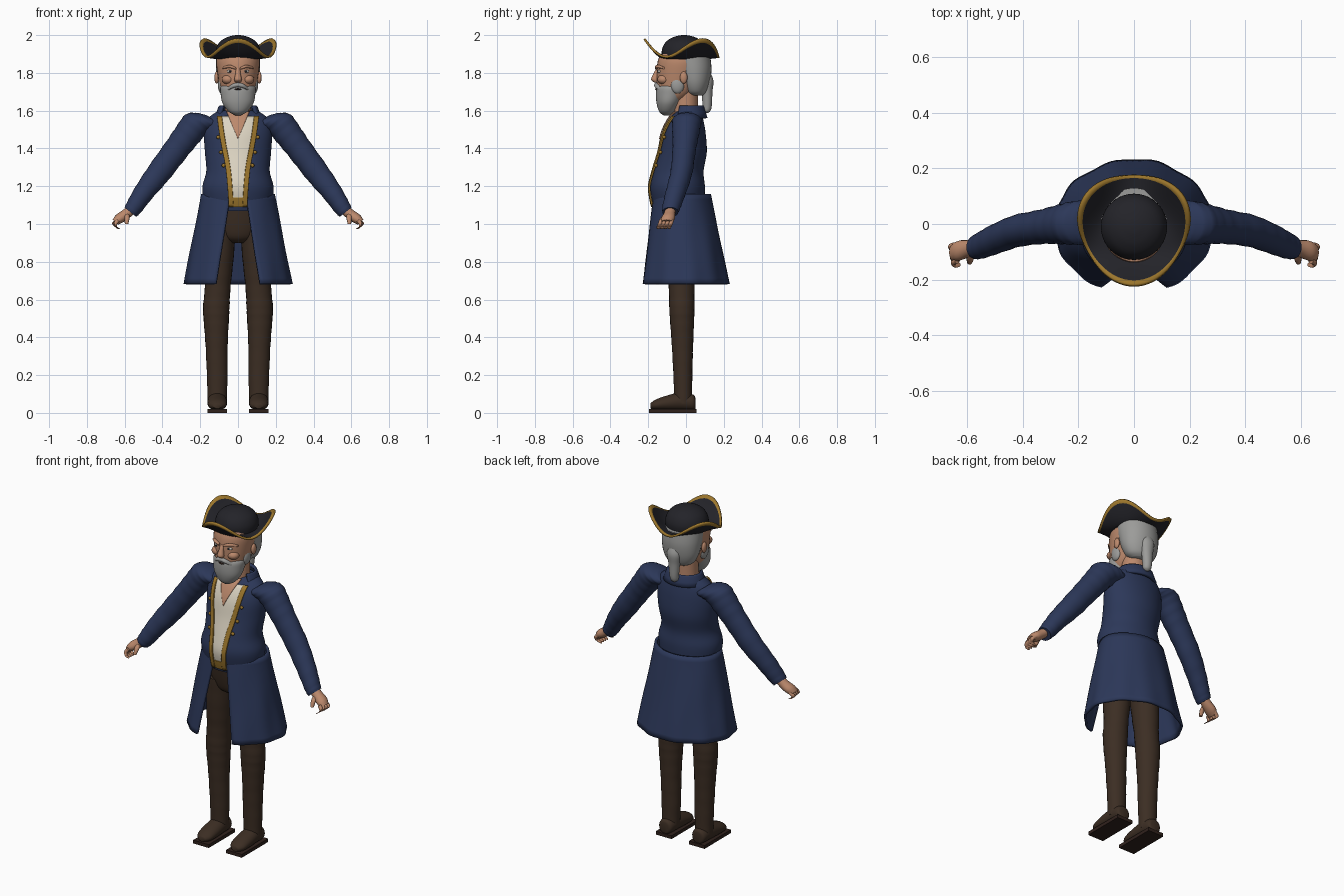
import bpy, bmesh, math
from mathutils import Vector

if "Cube" in bpy.data.objects:
    bpy.data.objects.remove(bpy.data.objects["Cube"])

X, Y, Z = Vector((1, 0, 0)), Vector((0, 1, 0)), Vector((0, 0, 1))


def material(name, *rgb):
    m = bpy.data.materials.new(name)
    m.use_nodes = True
    m.diffuse_color = (*rgb, 1)
    m.node_tree.nodes["Principled BSDF"].inputs["Base Color"].default_value = (*rgb, 1)
    return m


NAVY = material("navy cloth", .025, .039, .1)
BROWN = material("brown cloth", .045, .027, .017)
SOLE = material("dark leather", .03, .016, .012)
BLACK = material("black felt", .017, .017, .022)
GOLD = material("gold braid", .33, .18, .025)
SKIN = material("skin", .5, .25, .15)
GREY = material("grey hair", .33, .33, .32)
CREAM = material("cream linen", .72, .66, .54)
WHITE = material("eye white", .5, .47, .42)


def finish(name, bm, *mats, thick=0):
    bmesh.ops.recalc_face_normals(bm, faces=bm.faces)
    me = bpy.data.meshes.new(name)
    bm.to_mesh(me)
    bm.free()
    for m in mats:
        me.materials.append(m)
    ob = bpy.data.objects.new(name, me)
    bpy.context.scene.collection.objects.link(ob)
    if thick:
        mod = ob.modifiers.new("thickness", "SOLIDIFY")
        mod.thickness, mod.offset = thick, 0
    bpy.ops.object.select_all(action="DESELECT")
    ob.select_set(True)
    bpy.context.view_layer.objects.active = ob
    bpy.ops.object.shade_smooth_by_angle(angle=math.radians(50))
    return ob


def smooth(rows, steps=5):
    """Catmull-Rom interpolation through rows of numbers."""
    rows = [rows[0], *rows, rows[-1]]
    out = []
    for a, b, c, d in zip(rows, rows[1:], rows[2:], rows[3:]):
        for i in range(steps):
            t = i / steps
            out.append([.5 * (2*q + (r-p)*t + (2*p - 5*q + 4*r - s)*t*t + (3*q - p - 3*r + s)*t**3)
                        for p, q, r, s in zip(a, b, c, d)])
    return out + [list(rows[-1])]


def grid(bm, rings, closed):
    rings = [[bm.verts.new(p) for p in ring] for ring in rings]
    for a, b in zip(rings, rings[1:]):
        for i in range(len(a) if closed else len(a) - 1):
            j = (i + 1) % len(a)
            bm.faces.new((a[i], a[j], b[j], b[i]))
    return rings


def tube(name, rows, mat, u=X, v=Y, n=24, ripple=0):
    """Loft of ellipses; each row is x, y, z and the radii along u and v."""
    bm = bmesh.new()
    rings = []
    for k, (x, y, z, a, b) in enumerate(smooth(rows)):
        f = 1 + ripple * math.sin(k * 1.9)
        turn = [math.tau * i / n for i in range(n)]
        rings.append([Vector((x, y, z)) + u*a*f*math.cos(t) + v*b*f*math.sin(t) for t in turn])
    rings = grid(bm, rings, True)
    bm.faces.new(rings[0])
    bm.faces.new(rings[-1])
    return finish(name, bm, mat)


def upright(name, rows, mat, n=32, x=0, ripple=0):
    """Vertical loft; each row is z, x radius, y centre, y radius."""
    return tube(name, [(x, cy, z, rx, ry) for z, rx, cy, ry in rows], mat, n=n, ripple=ripple)


def ball(name, mat, centre, size):
    bm = bmesh.new()
    bmesh.ops.create_uvsphere(bm, u_segments=16, v_segments=10, radius=1)
    bmesh.ops.scale(bm, vec=size, verts=bm.verts)
    bmesh.ops.translate(bm, vec=centre, verts=bm.verts)
    return finish(name, bm, mat)


# Coat body
TORSO = [(1.07, .165, -.037, .13), (1.13, .182, -.042, .14), (1.2, .188, -.045, .145),
         (1.28, .168, -.04, .133), (1.38, .175, -.018, .128), (1.48, .18, -.01, .114),
         (1.55, .165, 0, .092), (1.59, .12, .01, .07), (1.6, .09, .012, .06)]
upright("coat_body", TORSO, NAVY, 64)
BODY = smooth(TORSO, 10)


def at(rows, z):
    for a, b in zip(rows, rows[1:]):
        if a[0] <= z <= b[0]:
            t = (z - a[0]) / (b[0] - a[0])
            return [p + (q - p) * t for p, q in zip(a, b)]
    return rows[0] if z < rows[0][0] else rows[-1]


def front(x, z, lift):
    _, rx, cy, ry = at(BODY, z)
    return Vector((x, cy - ry * math.sqrt(max(0, 1 - (x / rx)**2)) - lift, z))


def panel(name, mat, z0, z1, left, right, lift, thick=.006):
    """Thin plate that follows the chest between two edges."""
    bm = bmesh.new()
    rings = []
    for i in range(29):
        z = z0 + (z1 - z0) * i / 28
        l, r = left(z), right(z)
        rings.append([front(l + (r - l) * j / 10, z, lift) for j in range(11)])
    grid(bm, rings, False)
    return finish(name, bm, mat, thick=thick)


# Shirt front, bare neck and gold coat edging
EDGE = smooth([(1.09, .036), (1.2, .043), (1.3, .053), (1.4, .072), (1.48, .086), (1.57, .098)])


def edge(z):
    return at(EDGE, z)[1]


panel("shirt_front", CREAM, 1.12, 1.57, lambda z: -edge(z), edge, .004)
panel("neck_opening", SKIN, 1.45, 1.595, lambda z: (1.45 - z) * .42, lambda z: (z - 1.45) * .42, .008)
panel("belt_trim", GOLD, 1.09, 1.14, lambda z: -edge(z), edge, .008)
for s, side in ((1, "left"), (-1, "right")):
    panel(side + "_coat_trim", GOLD, 1.09, 1.57, lambda z: s * (edge(z) - .013),
          lambda z: s * (edge(z) + .012), .009, .009)
    for z in (1.31, 1.38, 1.46):
        ball(side + "_coat_button", GOLD, front(s * (edge(z) + .022), z, .008), (.01, .009, .01))

# Skirt of the coat, open at the front
bm = bmesh.new()
rings = []
for i in range(17):
    t = i / 16
    rx, ry = .188 + .092 * t, .146 + .088 * t
    gap = math.asin((.04 + .075 * t) / rx)
    ring = []
    for j in range(73):
        a = -math.pi / 2 + gap + (math.tau - 2 * gap) * j / 72
        f = 1 + .014 * t * math.sin(11 * a) + .006 * math.sin(5 * a + 7 * t)
        ring.append((rx * f * math.cos(a), -.022 + .014 * t + ry * f * math.sin(a), 1.158 - .476 * t))
    rings.append(ring)
grid(bm, rings, False)
finish("coat_skirt", bm, NAVY, thick=.014)

# Standing collar around the back of the neck
bm = bmesh.new()
rings = []
for z, r in ((1.56, .118), (1.585, .108), (1.615, .098), (1.622, .092)):
    turn = [math.radians(-35 + 250 * j / 30) for j in range(31)]
    rings.append([(r * math.cos(a), .012 + r * .8 * math.sin(a), z) for a in turn])
grid(bm, rings, False)
finish("collar", bm, NAVY, thick=.016)

# Trousers top
upright("trouser_seat", [(.9, .05, -.03, .05), (.93, .11, -.03, .085), (1.0, .145, -.03, .105),
                         (1.1, .15, -.035, .115)], BROWN)

for s, side in ((1, "left"), (-1, "right")):
    # Legs and shoes
    leg = [(.98, .085, .075, .09), (.8, .1, .075, .08), (.66, .108, .068, .068), (.56, .115, .07, .067),
           (.48, .115, .066, .063), (.35, .113, .058, .056), (.2, .11, .055, .05), (.05, .11, .05, .046)]
    tube(side + "_leg", [(s * cx, -.028 + .014 * (1 - z), z, rx, ry) for z, cx, rx, ry in leg],
         BROWN, ripple=.012)
    shoe = [(.05, .05, .015, .025), (.038, .055, .042, .042), (-.03, .06, .05, .048),
            (-.1, .052, .052, .04), (-.16, .043, .046, .028), (-.188, .037, .022, .014)]
    tube(side + "_shoe", [(s * .11, y, z, rx, rz) for y, z, rx, rz in shoe], BROWN, X, Z)
    bm = bmesh.new()
    bmesh.ops.create_cube(bm, size=1)
    bmesh.ops.scale(bm, vec=(.104, .25, .02), verts=bm.verts)
    bmesh.ops.translate(bm, vec=(s * .11, -.07, .01), verts=bm.verts)
    finish(side + "_sole", bm, SOLE)

    # Sleeves
    across = Vector((s * .77, 0, .63))
    arm = [(.12, .005, 1.54, .06, .055), (.17, .005, 1.545, .078, .07), (.22, .003, 1.53, .077, .077),
           (.27, -.002, 1.47, .07, .073), (.33, -.01, 1.39, .062, .068), (.42, -.025, 1.27, .058, .064),
           (.5, -.055, 1.165, .054, .054), (.55, -.077, 1.09, .048, .046), (.57, -.083, 1.063, .042, .04)]
    tube(side + "_sleeve", [(s * x, y, z, a, b) for x, y, z, a, b in arm], NAVY, Y, across, ripple=.02)

    # Hands with curled fingers
    palm = [(.55, -.08, 1.09, .026, .026), (.59, -.087, 1.055, .03, .028), (.625, -.095, 1.03, .036, .028),
            (.648, -.102, 1.01, .03, .02)]
    tube(side + "_palm", [(s * x, y, z, a, b) for x, y, z, a, b in palm], SKIN, Y, across, 16)
    for k in range(4):
        y, w = -.075 - .019 * k, .011
        finger = [(.635, y, 1.02, w, w), (.658 - .003 * k, y - .006, 1.0, w, w),
                  (.65 - .003 * k, y - .014, .983, w, w), (.628, y - .014, .977, .008, .008)]
        tube(side + "_finger", [(s * p, *q) for p, *q in finger], SKIN, Y, across, 10)
    thumb = [(.59, -.1, 1.055, .015, .015), (.588, -.122, 1.03, .014, .014), (.59, -.137, 1.0, .009, .009)]
    tube(side + "_thumb", [(s * p, *q) for p, *q in thumb], SKIN, X, Y, 10)

    # Face details
    ball(side + "_ear", SKIN, (s * .113, -.012, 1.775), (.012, .02, .032))
    ball(side + "_eye", WHITE, (s * .042, -.137, 1.808), (.017, .014, .009))
    ball(side + "_pupil", BLACK, (s * .042, -.149, 1.808), (.006, .004, .006))
    ball(side + "_cheek", SKIN, (s * .052, -.118, 1.765), (.034, .034, .026))
    ball(side + "_sideburn", GREY, (s * .088, -.045, 1.735), (.018, .036, .045))
    brow = [(.014, -.156, 1.824, .008, .006), (.045, -.15, 1.834, .012, .009), (.082, -.118, 1.826, .007, .005)]
    tube(side + "_brow", [(s * p, *q) for p, *q in brow], SKIN, Y, Z, 10)
    tache = [(0, -.157, 1.737, .012, .012), (.03, -.152, 1.73, .014, .012), (.058, -.13, 1.71, .01, .01)]
    tube(side + "_moustache", [(s * p, *q) for p, *q in tache], GREY, Y, Z, 10)

# Head
upright("neck", [(1.5, .08, .0, .07), (1.58, .07, -.003, .066), (1.74, .068, 0, .065)], SKIN)
upright("head", [(1.63, .04, -.08, .05), (1.67, .078, -.065, .08), (1.72, .095, -.045, .108),
                 (1.8, .109, -.03, .126), (1.86, .115, -.022, .128), (1.9, .105, -.02, .115)], SKIN)
tube("nose", [(0, -.145, 1.825, .012, .012), (0, -.158, 1.795, .014, .015),
              (0, -.165, 1.765, .02, .02), (0, -.157, 1.75, .014, .012)], SKIN, n=14)
ball("mouth", SOLE, (0, -.158, 1.714), (.018, .006, .005))
upright("beard", [(1.575, .014, -.1, .018), (1.595, .05, -.1, .042), (1.64, .082, -.093, .063),
                  (1.69, .092, -.082, .077), (1.725, .092, -.075, .078), (1.745, .07, -.07, .06)], GREY)
upright("hair", [(1.68, .055, .055, .035), (1.7, .085, .05, .06), (1.75, .108, .045, .082),
                 (1.82, .117, .036, .099), (1.89, .117, .02, .108)], GREY)
tube("ponytail", [(0, .1, 1.81, .03, .025), (0, .112, 1.76, .042, .033), (0, .112, 1.7, .034, .028),
                  (0, .112, 1.63, .027, .025), (0, .11, 1.6, .022, .02), (0, .11, 1.588, .008, .008)], GREY)

# Three-cornered hat with gilded rim
upright("hat_crown", [(1.872, .116, -.01, .116), (1.92, .118, -.01, .118), (1.96, .1, -.01, .1),
                      (1.985, .067, -.01, .067), (1.997, .03, -.01, .03), (2, .006, -.01, .006)], BLACK, 40)
bm = bmesh.new()
rings = []
for t in (0, .15, .3, .45, .6, .75, .87, 1):
    ring = []
    for j in range(72):
        a = math.tau * j / 72
        lobe = math.cos(3 * (a + math.pi / 2))
        r = .108 + (.09 + .01 * lobe) * t
        z = 1.878 + (.055 + .047 * lobe) * t**1.4
        ring.append((r * math.cos(a), -.012 + r * math.sin(a), z))
    rings.append(ring)
rings = grid(bm, rings, True)
for v in rings[-1]:
    for f in v.link_faces:
        f.material_index = 1
finish("hat_brim", bm, BLACK, GOLD, thick=.012)
